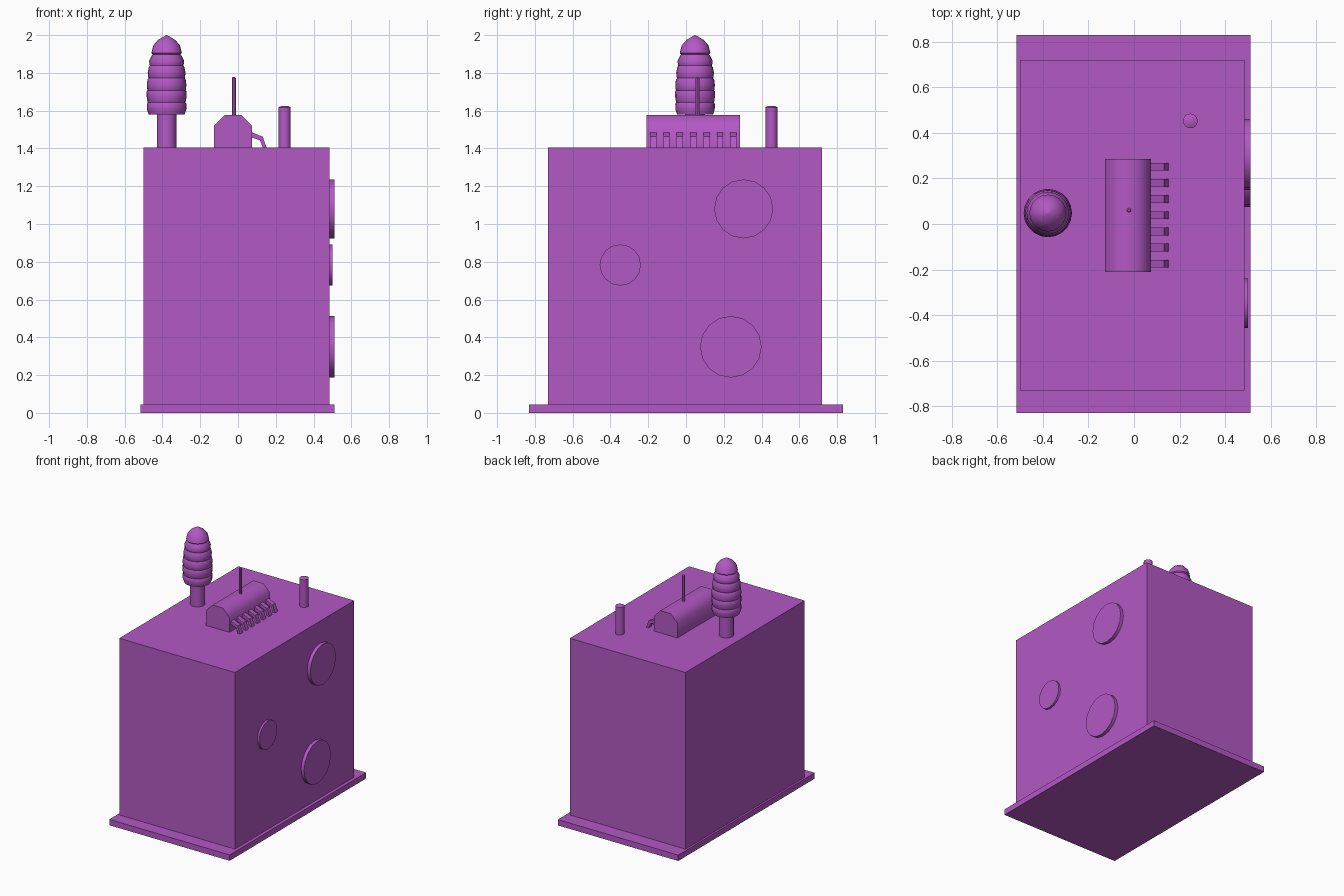
import bpy
import math

if "Cube" in bpy.data.objects:
    bpy.data.objects.remove(bpy.data.objects["Cube"])

mat = bpy.data.materials.new("purple")
mat.diffuse_color = (0.45, 0.10, 0.55, 1)
mat.use_nodes = True
mat.node_tree.nodes["Principled BSDF"].inputs["Base Color"].default_value = mat.diffuse_color


def add_mesh(name, verts, faces, smooth=None):
    mesh = bpy.data.meshes.new(name)
    mesh.from_pydata(verts, [], faces)
    mesh.materials.append(mat)
    ob = bpy.data.objects.new(name, mesh)
    bpy.context.collection.objects.link(ob)
    if smooth:
        bpy.ops.object.select_all(action='DESELECT')
        ob.select_set(True)
        bpy.context.view_layer.objects.active = ob
        bpy.ops.object.shade_smooth_by_angle(angle=math.radians(smooth))
    return ob


def prism(name, profile, y0, y1, smooth=None):
    """Extrude a clockwise (x, z) outline along y."""
    n = len(profile)
    verts = [(x, y, z) for y in (y0, y1) for x, z in profile]
    faces = [(i, i + n, (i + 1) % n + n, (i + 1) % n) for i in range(n)]
    faces += [tuple(range(n)), tuple(reversed(range(n, 2 * n)))]
    # profile runs clockwise seen from -y, so flip to face outward
    return add_mesh(name, verts, [f[::-1] for f in faces], smooth)


def box(name, x0, x1, y0, y1, z0, z1):
    return prism(name, [(x0, z0), (x0, z1), (x1, z1), (x1, z0)], y0, y1)


def lathe(name, profile, loc, sides, smooth=40):
    """Revolve (radius, height) points, bottom to top, with flat caps."""
    n = sides
    verts = [(r * math.cos(2 * math.pi * i / n), r * math.sin(2 * math.pi * i / n), z)
             for r, z in profile for i in range(n)]
    faces = [(k * n + i, k * n + (i + 1) % n, (k + 1) * n + (i + 1) % n, (k + 1) * n + i)
             for k in range(len(profile) - 1) for i in range(n)]
    top = (len(profile) - 1) * n
    faces += [tuple(reversed(range(n))), tuple(range(top, top + n))]
    ob = add_mesh(name, verts, faces, smooth)
    ob.location = loc
    return ob


# Base slab and main cabinet
box("base_plate", -0.515, 0.51, -0.83, 0.83, 0, 0.045)
box("cabinet", -0.5, 0.485, -0.73, 0.72, 0.045, 1.405)

# Round plates on the right side
for i, (y, z, r, x1) in enumerate([(0.305, 1.08, 0.156, 0.511),
                                   (-0.348, 0.783, 0.109, 0.501),
                                   (0.237, 0.35, 0.163, 0.511)]):
    disc = lathe(f"side_disc_{i + 1}", [(r, 0), (r, x1 - 0.48)], (0.48, y, z), 16)
    disc.rotation_euler = (0, math.pi / 2, 0)

# Ribbed beacon with its stem
lathe("beacon_stem", [(0.052, 0), (0.052, 0.185)], (-0.378, 0.048, 1.4), 16)
bands = [(1.58, 0.098), (1.645, 0.104), (1.71, 0.105), (1.775, 0.1), (1.84, 0.093), (1.90, 0.078)]
profile = []
for (z0, r0), (z1, r1) in zip(bands, bands[1:]):
    rise = z1 - z0
    profile += [(r0 - 0.003, z0), (max(r0, r1), z0 + 0.4 * rise),
                (r1 + 0.001, z0 + 0.85 * rise), (r1 - 0.004, z1 - 0.002)]
profile += [(0.081, 1.905), (0.071, 1.945), (0.045, 1.975), (0.002, 2.0)]
lathe("beacon_body", profile, (-0.378, 0.048, 0), 20)

# Roof housing with chamfered top
prism("roof_housing", [(-0.127, 1.40), (-0.127, 1.52), (-0.07, 1.577), (0.018, 1.577),
                       (0.074, 1.52), (0.074, 1.40)], -0.21, 0.286, 50)

# Row of bent pipes down the side of the housing
for i in range(7):
    y = -0.174 + i * 0.0708
    prism(f"bent_pipe_{i + 1}", [(0.07, 1.459), (0.07, 1.487), (0.131, 1.462), (0.152, 1.403),
                                 (0.132, 1.403), (0.116, 1.444)], y - 0.017, y + 0.017)

# Antenna and small post
lathe("antenna", [(0.011, 1.56), (0.011, 1.772), (0.006, 1.777)], (-0.022, 0.061, 0), 8)
lathe("roof_post", [(0.032, 1.40), (0.032, 1.618), (0.015, 1.626)], (0.247, 0.452, 0), 16)
